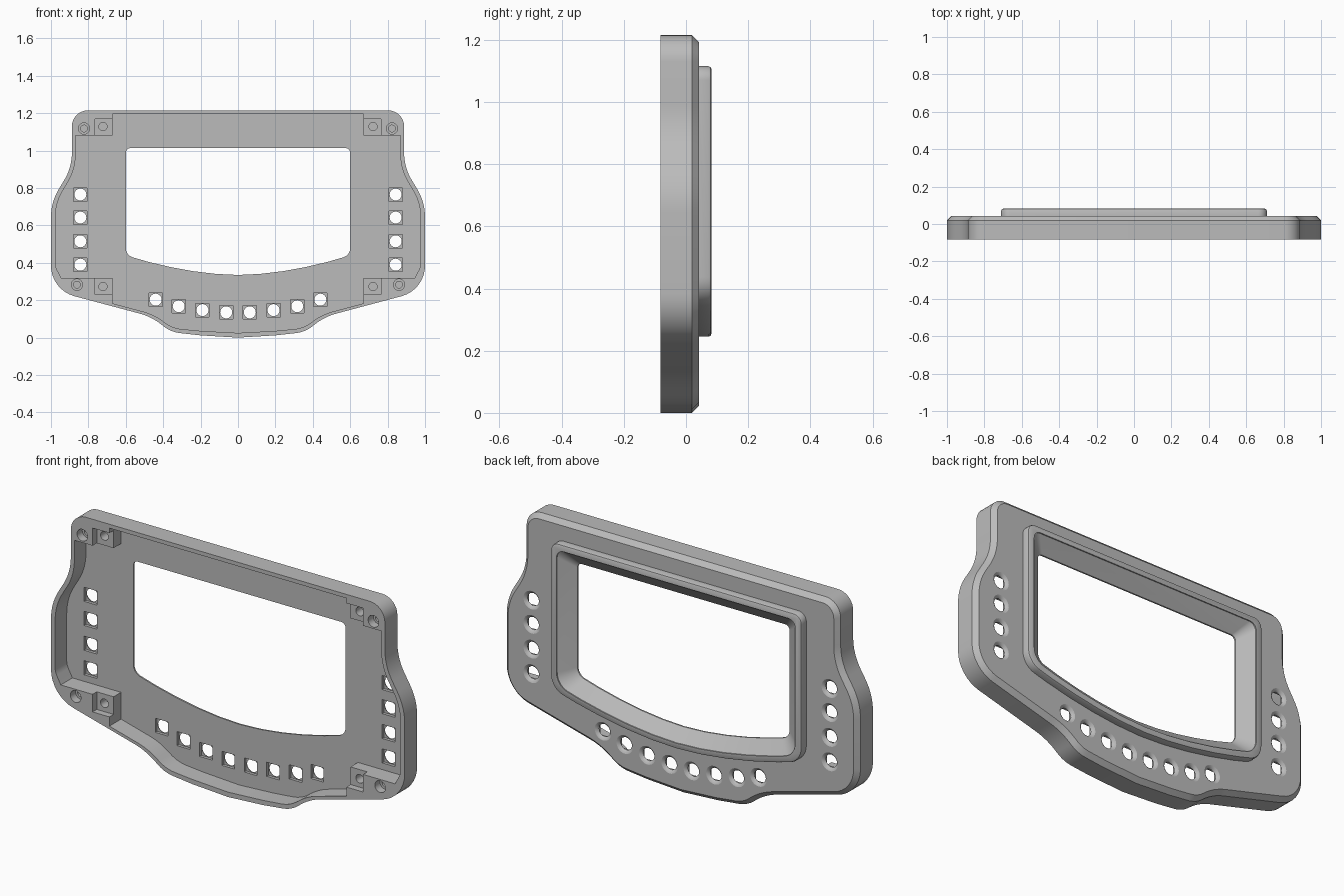
import bpy, bmesh, math
from mathutils import Vector

default = bpy.data.objects.get("Cube")
if default:
    bpy.data.objects.remove(default)

FRONT, FLOOR, BACK, RIM = -0.082, 0.012, 0.042, 0.082

grey = bpy.data.materials.new("satin_grey")
grey.use_nodes = True
colour = (0.5, 0.5, 0.5, 1)
grey.diffuse_color = colour
grey.node_tree.nodes["Principled BSDF"].inputs["Base Color"].default_value = colour


def outline(half, steps=8):
    """Mirror a half outline of (x, z, tangent) corners and round them with arcs."""
    full = half + [(-x, z, t) for x, z, t in reversed(half) if x > 0]
    points = []
    for i, (x, z, t) in enumerate(full):
        corner = Vector((x, z))
        if t == 0:
            points.append(corner)
            continue
        before = (Vector(full[i - 1][:2]) - corner).normalized()
        after = (Vector(full[(i + 1) % len(full)][:2]) - corner).normalized()
        a, b = corner + before * t, corner + after * t
        weight = math.sin(before.angle(after) / 2)
        for k in range(steps + 1):
            s = k / steps
            wa, wc, wb = (1 - s) ** 2, 2 * s * (1 - s) * weight, s * s
            points.append((a * wa + corner * wc + b * wb) / (wa + wc + wb))
    return points


def inset(points, amount):
    """Move a clockwise outline inwards by an even amount."""
    result = []
    for i, p in enumerate(points):
        d1 = (p - points[i - 1]).normalized()
        d2 = (points[(i + 1) % len(points)] - p).normalized()
        n1, n2 = Vector((d1.y, -d1.x)), Vector((d2.y, -d2.x))
        result.append(p + (n1 + n2) * amount / (1 + n1.dot(n2)))
    return result


def circle(x, z, r, sides=32):
    turn = math.tau / sides
    return [Vector((x + r * math.cos(k * turn), z + r * math.sin(k * turn)))
            for k in range(sides)]


def rectangle(x0, x1, z0, z1):
    return [Vector(p) for p in ((x0, z0), (x0, z1), (x1, z1), (x1, z0))]


def loft(name, solids):
    """Each solid is a list of (y, outline) rings, skinned and capped."""
    bm = bmesh.new()
    for rings in solids:
        loops = [[bm.verts.new((p.x, y, p.y)) for p in pts] for y, pts in rings]
        for lower, upper in zip(loops, loops[1:]):
            for i in range(len(lower)):
                bm.faces.new((lower[i - 1], lower[i], upper[i], upper[i - 1]))
        bm.faces.new(loops[0])
        bm.faces.new(loops[-1])
    bmesh.ops.recalc_face_normals(bm, faces=bm.faces)
    mesh = bpy.data.meshes.new(name)
    bm.to_mesh(mesh)
    bm.free()
    mesh.materials.append(grey)
    obj = bpy.data.objects.new(name, mesh)
    bpy.context.collection.objects.link(obj)
    return obj


def combine(target, other, operation):
    mod = target.modifiers.new("combine", 'BOOLEAN')
    mod.operation, mod.solver, mod.object = operation, 'EXACT', other
    bpy.ops.object.select_all(action='DESELECT')
    bpy.context.view_layer.objects.active = target
    target.select_set(True)
    bpy.ops.object.modifier_apply(modifier=mod.name)
    bpy.data.objects.remove(other)


def window(half_width, top, side_bottom, bottom, tangent):
    """Window outline with a bowed lower edge."""
    half = [(half_width, top, tangent), (half_width, side_bottom, tangent * 1.6)]
    drop = side_bottom - bottom
    half += [(half_width * f, bottom + drop * f ** 1.8, 0) for f in (0.8, 0.6, 0.4, 0.2)]
    return outline(half + [(0, bottom, 0)])


# Housing shell with a bevelled back edge
shell = outline([(0.888, 1.215, 0.085), (0.888, 0.91, 0.08), (1.0, 0.725, 0.08),
                 (1.0, 0.255, 0.13), (0.46, 0.111, 0.07), (0.36, 0.03, 0.05),
                 (0.2, 0.012, 0), (0, 0, 0)])
housing = loft("housing", [[(FRONT, shell), (0.019, shell), (BACK, inset(shell, 0.023))]])

# Raised window surround on the back
edge = window(0.71, 1.115, 0.365, 0.245, 0.045)
surround = loft("window_surround", [[(0.03, edge), (RIM - 0.01, edge),
                                     (RIM - 0.003, inset(edge, 0.003)),
                                     (RIM, inset(edge, 0.01))]])
combine(housing, surround, 'UNION')

# Hollow front, leaving four corner mounts
pocket = outline([(0.67, 1.195, 0), (0.67, 1.08, 0), (0.868, 1.08, 0),
                  (0.868, 0.90, 0.08), (0.977, 0.72, 0.08), (0.977, 0.38, 0.02),
                  (0.945, 0.32, 0), (0.67, 0.32, 0), (0.67, 0.183, 0),
                  (0.45, 0.124, 0.06), (0.35, 0.05, 0.05), (0.2, 0.036, 0), (0, 0.025, 0)])
combine(housing, loft("pocket_cutter", [[(FRONT - 0.05, pocket), (FLOOR, pocket)]]),
        'DIFFERENCE')

# Window opening flaring towards the back
hole = window(0.6, 1.013, 0.44, 0.335, 0.025)
flare = window(0.675, 1.083, 0.39, 0.275, 0.04)
combine(housing, loft("window_cutter", [[(FRONT, hole), (0.02, hole), (RIM - 0.006, flare),
                                         (RIM + 0.02, flare)]]), 'DIFFERENCE')

# Lowered square steps on the corner mounts
steps, bores, pins = [], [], []
for side in (-1, 1):
    x0, x1 = sorted((side * 0.6, side * 0.765))
    for z0, z1 in ((1.0, 1.17), (0.23, 0.4)):
        pts = rectangle(x0, x1, z0, z1)
        steps.append([(FRONT - 0.05, pts), (-0.048, pts)])
    # Counterbored screw holes in the mounts
    for x, z in ((0.823, 1.118), (0.861, 0.283)):
        wide, narrow = circle(side * x, z, 0.03), circle(side * x, z, 0.018)
        bores.append([(FRONT - 0.05, wide), (-0.04, wide)])
        pins.append([(FRONT - 0.05, narrow), (0.0, narrow)])
    for z in (1.128, 0.273):
        pts = circle(side * 0.722, z, 0.022)
        pins.append([(FRONT - 0.05, pts), (0.0, pts)])

# Button openings: square seats in front, round countersunk holes behind
buttons = [(0.843, z) for z in (0.765, 0.642, 0.515, 0.39)]
buttons += [(0.063, 0.135), (0.19, 0.147), (0.317, 0.168), (0.44, 0.203)]
seats, holes = [], []
for bx, z in buttons:
    for x in (-bx, bx):
        pts = rectangle(x - 0.036, x + 0.036, z - 0.036, z + 0.036)
        seats.append([(FLOOR - 0.03, pts), (0.027, pts)])
        holes.append([(y, circle(x, z, r)) for y, r in
                      ((0.0, 0.032), (0.029, 0.032), (0.034, 0.035),
                       (0.039, 0.041), (BACK + 0.001, 0.049))])

for name, solids in (("step_cutter", steps), ("bore_cutter", bores), ("pin_cutter", pins),
                     ("seat_cutter", seats), ("button_cutter", holes)):
    combine(housing, loft(name, solids), 'DIFFERENCE')

# Smooth the curved walls and keep the edges crisp
bpy.ops.object.select_all(action='DESELECT')
bpy.context.view_layer.objects.active = housing
housing.select_set(True)
bpy.ops.object.shade_smooth_by_angle(angle=math.radians(25))
